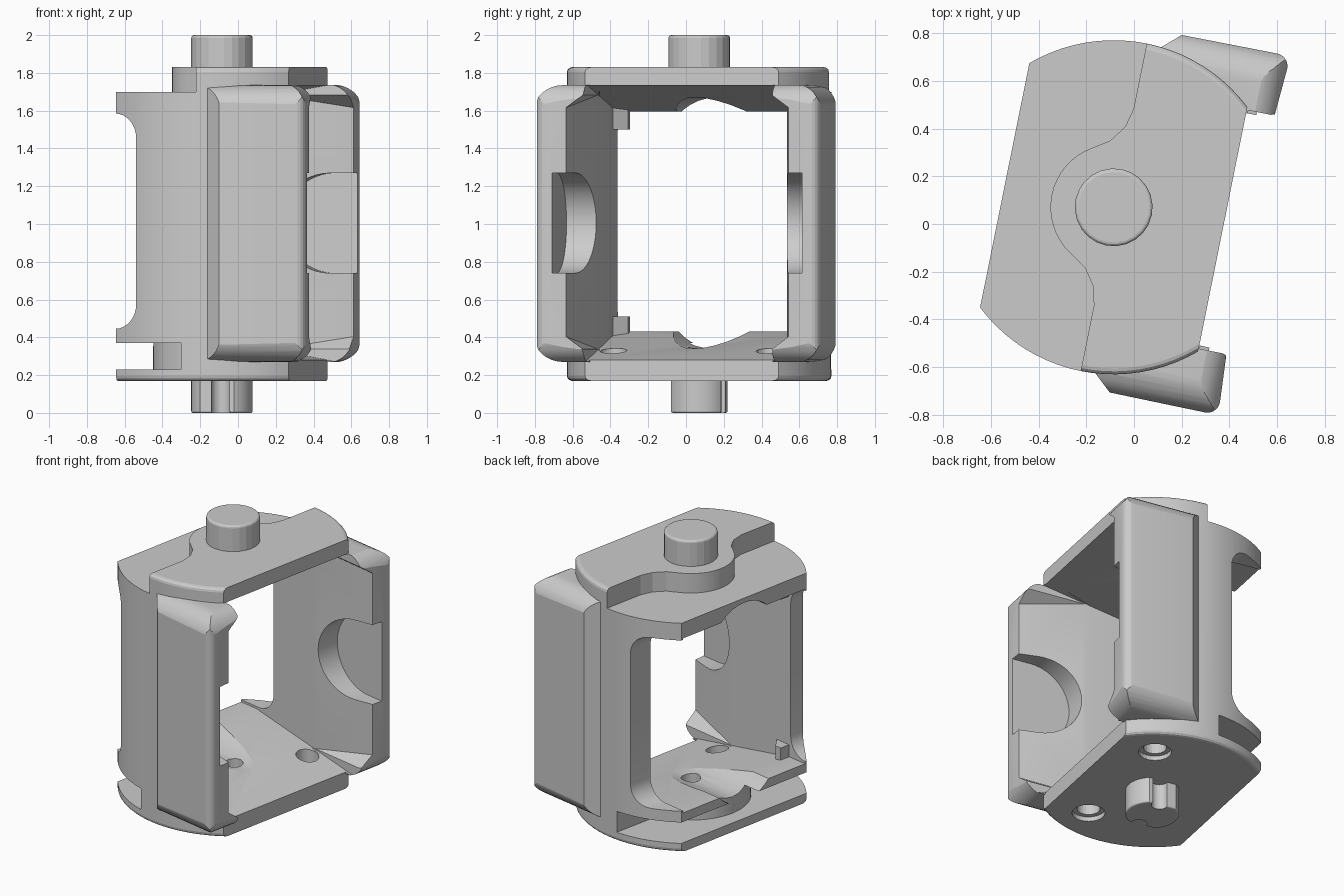
import bpy, bmesh, math
from mathutils import Matrix

if "Cube" in bpy.data.objects:
    bpy.data.objects.remove(bpy.data.objects["Cube"], do_unlink=True)

PLACE = Matrix.Translation((-0.085, 0.07, 0)) @ Matrix.Rotation(math.radians(-11.4), 4, 'Z')
RADIUS, HALF_WIDTH, INNER = 0.70, 0.466, 0.51
grey = bpy.data.materials.new("plain_grey")
grey.use_nodes = True
grey.diffuse_color = (0.6, 0.6, 0.6, 1)
grey.node_tree.nodes["Principled BSDF"].inputs["Base Color"].default_value = grey.diffuse_color


def arc(cx, cy, r, start, end, n=16):
    angles = [math.radians(start + (end - start) * i / n) for i in range(n + 1)]
    return [(cx + r * math.cos(a), cy + r * math.sin(a)) for a in angles]


def circle(cx, cy, r, n=24):
    return arc(cx, cy, r, 0, 360, n)[:-1]


def rounded_end(back, cx, low, high, r):
    """Upright slab outline, square at the back and rounded at the far corners."""
    return ([(back, low)] + arc(cx, low + r, r, 270, 360, 8)
            + arc(cx, high - r, r, 0, 90, 8) + [(back, high)])


def mirror(pts, side):
    return [(u, v * side) for u, v in pts]


def prism(name, pts, lo, hi, axis='Z', bevel=None, width=0.0, segments=3):
    """Extrude an outline along an axis; bevel picks edges by midpoint and direction."""
    order = {'Z': lambda a, b, c: (a, b, c),
             'Y': lambda a, b, c: (a, c, b),
             'X': lambda a, b, c: (c, a, b)}[axis]
    bm = bmesh.new()
    rings = [[bm.verts.new(order(a, b, c)) for a, b in pts] for c in (lo, hi)]
    for ring in rings:
        bm.faces.new(ring)
    for i in range(len(pts)):
        j = (i + 1) % len(pts)
        bm.faces.new((rings[0][i], rings[0][j], rings[1][j], rings[1][i]))
    bmesh.ops.recalc_face_normals(bm, faces=bm.faces)
    if bevel:
        chosen = [e for e in bm.edges
                  if bevel((e.verts[0].co + e.verts[1].co) / 2, e.verts[1].co - e.verts[0].co)]
        bmesh.ops.bevel(bm, geom=chosen, offset=width, segments=segments,
                        profile=0.5, affect='EDGES', clamp_overlap=True)
    mesh = bpy.data.meshes.new(name)
    bm.to_mesh(mesh)
    bm.free()
    obj = bpy.data.objects.new(name, mesh)
    bpy.context.collection.objects.link(obj)
    mesh.materials.append(grey)
    return obj


def combine(target, tool, operation='DIFFERENCE'):
    """Bake a boolean; the exact solver steps in if the manifold one changes nothing."""
    mod = target.modifiers.new("join", 'BOOLEAN')
    mod.operation, mod.object = operation, tool
    for solver in ('MANIFOLD', 'EXACT'):
        mod.solver = solver
        bpy.context.view_layer.update()
        graph = bpy.context.evaluated_depsgraph_get()
        result = bpy.data.meshes.new_from_object(target.evaluated_get(graph))
        if len(result.vertices) not in (0, len(target.data.vertices)):
            break
    target.modifiers.remove(mod)
    target.data = result
    bpy.data.objects.remove(tool, do_unlink=True)


def cut(target, pts, lo, hi, axis='Z'):
    combine(target, prism("cutter", pts, lo, hi, axis))


# Round body with two flat sides
edge = math.degrees(math.acos(HALF_WIDTH / RADIUS))
outline = arc(0, 0, RADIUS, edge, 180 - edge, 20) + arc(0, 0, RADIUS, 180 + edge, 360 - edge, 20)
frame = prism("frame", outline, 0.17, 1.83, 'Z',
              lambda m, d: abs(d.z) < 0.01 and abs(d.x) > 0.01, 0.025)

# Bulging arms, rounded at the outer corners by trimming with two rounded slabs
arm_outline = ([(0.03, 0.55), (0.06, 0.695), (0.137, 0.764)] + arc(0.545, 0.714, 0.053, 88, 0, 5)
               + [(0.585, 0.515), (0.527, 0.497), (0.3, 0.495)])
side_slab = rounded_end(0.3, 0.637, 0.27, 1.735, 0.135)
end_slab = rounded_end(-0.2, 0.467, 0.265, 1.74, 0.135)
for side in (1, -1):
    arm = prism("arm", mirror(arm_outline, side), 0.2, 1.8)
    combine(arm, prism("trim", [(v * side, z) for v, z in side_slab], -0.3, 0.9, 'X'), 'INTERSECT')
    combine(arm, prism("trim", end_slab, -0.9, 0.9, 'Y'), 'INTERSECT')
    combine(frame, arm, 'UNION')

# Inner space with sloping floor and ceiling
cut(frame, [(-0.9, 0.43), (-0.33, 0.43), (0.9, 0.199), (0.9, 1.81),
            (-0.33, 1.595), (-0.9, 1.595)], -INNER, INNER, 'Y')

# Rounded notches behind the walls, deeper at the back wall
for u, lo, hi in ((-0.47, -0.9, 0.1), (-0.31, 0.05, 0.9)):
    cut(frame, rounded_end(-0.95, u, 0.445, 1.585, 0.13), lo, hi, 'Y')

# Step in the top plate around the upper pin
half = [(0, -0.8), (0, -0.42), (-0.02, -0.34), (-0.07, -0.27)]
cut(frame, half + arc(0, 0, 0.265, 238, 122) + mirror(half[::-1], -1)
    + [(-0.9, 0.8), (-0.9, -0.8)], 1.70, 1.95)

# Slot in the bottom plate
cut(frame, [(-0.08, -0.8)] + arc(0, 0, 0.365, 257, 103) + [(-0.08, 0.8), (-0.9, 0.8), (-0.9, -0.8)],
    0.23, 0.37)

# Rounded grooves along floor and ceiling
for height in (0.62, 1.39):
    cut(frame, circle(0, height, 0.28, 36), -0.97, 0.45, 'X')

for side in (1, -1):
    # Flared inner face with sloping ends
    flare = prism("flare", mirror([(0.16, 0.505), (0.7, 0.4), (0.7, 0.625)], side), 0.2, 1.8)
    taper = [(0.35, 0.22), (0.65, 0.44), (0.65, 1.58), (0.35, 1.8)]
    combine(flare, prism("trim", [(v * side, z) for v, z in taper], 0, 0.9, 'X'), 'INTERSECT')
    combine(frame, flare)
    # Side pocket, round inside and open at the end
    near, far = sorted((0.3 * side, 0.675 * side))
    cut(frame, arc(0.47, 1.005, 0.265, 90, 270, 22) + [(0.8, 0.74), (0.8, 1.27)], near, far, 'Y')
    # Countersunk screw holes
    cut(frame, circle(0.21, 0.42 * side, 0.07), 0.1, 0.6)
    cut(frame, circle(0.21, 0.42 * side, 0.1), 0.12, 0.2)

# Corner gussets at the end of the front wall
for lo, hi in ((0.40, 0.51), (1.5, 1.62)):
    wedge = [(-0.325, -0.53), (-0.325, -0.44), (-0.28, -0.44), (-0.2, -0.53)]
    combine(frame, prism("gusset", wedge, lo, hi), 'UNION')

# Small blind hole in the floor centre
cut(frame, circle(0, 0, 0.06), 0.2, 0.5)

# Pins
top_pin = prism("top_pin", circle(0, 0, 0.163), 1.80, 2.0, 'Z',
                lambda m, d: m.z > 1.95, 0.015)
flat = math.degrees(math.asin(0.135 / 0.163))
bottom_pin = prism("bottom_pin", arc(0, 0, 0.163, -flat, flat) + arc(0, 0, 0.163, 180 - flat, 180 + flat),
                   0, 0.19, 'Z', lambda m, d: m.z < 0.05, 0.01)
for side in (1, -1):
    cut(bottom_pin, circle(0.02, 0.13 * side, 0.05), -0.1, 0.17)

# Place and shade everything
for obj in (frame, top_pin, bottom_pin):
    obj.data.transform(PLACE)
    bpy.ops.object.select_all(action='DESELECT')
    obj.select_set(True)
    bpy.context.view_layer.objects.active = obj
    bpy.ops.object.shade_smooth_by_angle(angle=math.radians(14))
